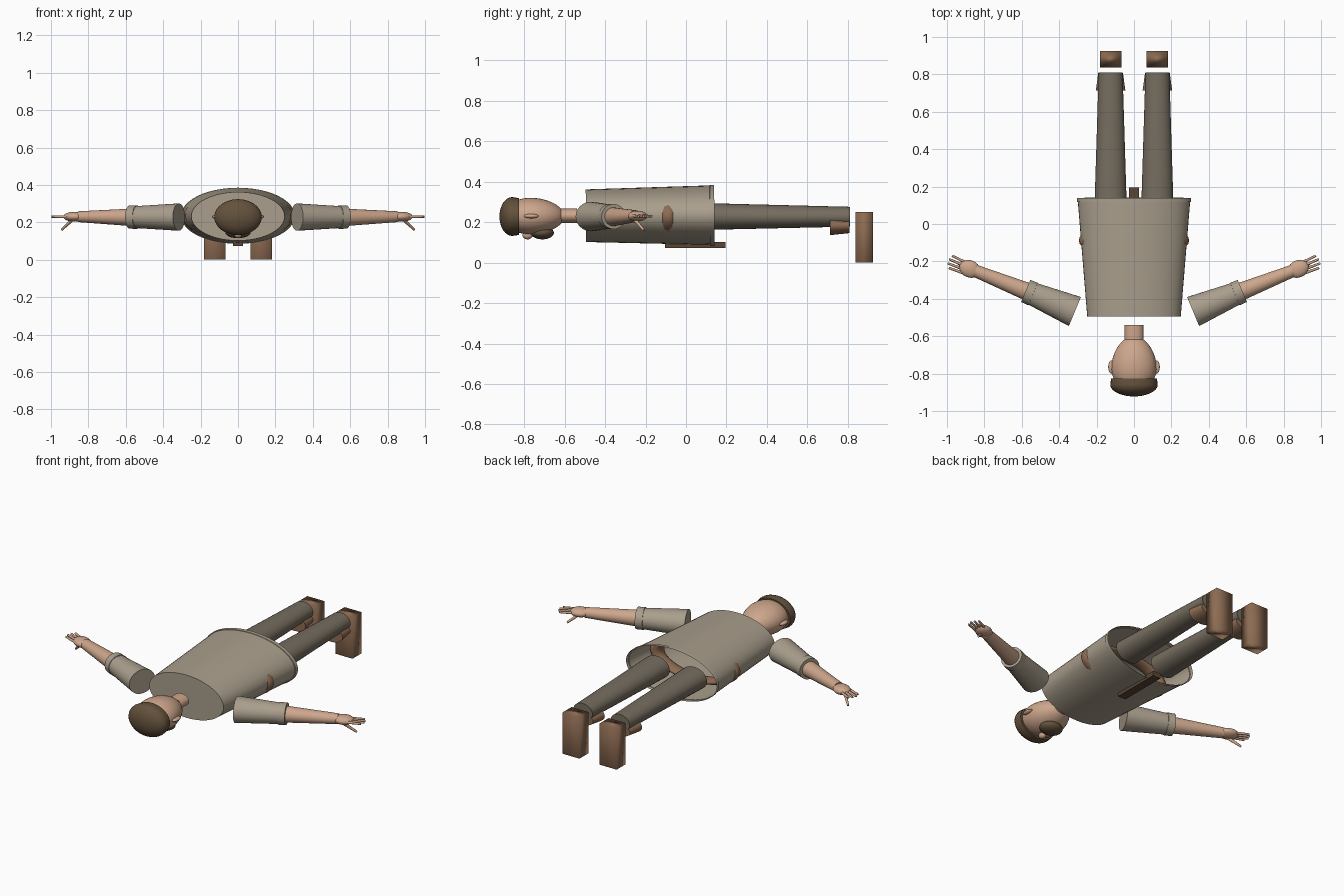
import bpy
import math
from mathutils import Vector

if "Cube" in bpy.data.objects:
    bpy.data.objects.remove(bpy.data.objects["Cube"])


def mat(name, rgb):
    m = bpy.data.materials.new(name)
    m.diffuse_color = (*rgb, 1)
    m.use_nodes = True
    m.node_tree.nodes["Principled BSDF"].inputs["Base Color"].default_value = m.diffuse_color
    return m


CLOTH = mat("tan cloth", (0.40, 0.345, 0.265))
TROUSER = mat("dark trousers", (0.18, 0.152, 0.115))
SKIN = mat("skin", (0.61, 0.38, 0.26))
HAIR = mat("dark brown hair", (0.125, 0.082, 0.045))
LEATHER = mat("brown leather", (0.27, 0.15, 0.085))
BELT = mat("dark leather", (0.10, 0.06, 0.035))


def finish(ob, m, angle=40):
    ob.data.materials.append(m)
    bpy.ops.object.select_all(action='DESELECT')
    ob.select_set(True)
    bpy.context.view_layer.objects.active = ob
    bpy.ops.object.shade_smooth_by_angle(angle=math.radians(angle))
    return ob


def loft(name, m, a, b, rings, n=32, cap_a=True, cap_b=True, angle=40):
    """Elliptical rings (t, horizontal radius, vertical radius) from a to b."""
    a, b = Vector(a), Vector(b)
    d = (b - a).normalized()
    u = d.cross(Vector((0, 0, 1))).normalized()
    w = u.cross(d)
    verts, faces = [], []
    for t, ru, rw in rings:
        c = a.lerp(b, t)
        for i in range(n):
            q = 2 * math.pi * i / n
            verts.append(c + u * ru * math.cos(q) + w * rw * math.sin(q))
    for k in range(len(rings) - 1):
        for i in range(n):
            j = (i + 1) % n
            faces.append((k * n + i, k * n + j, (k + 1) * n + j, (k + 1) * n + i))
    if cap_a:
        faces.append(tuple(reversed(range(n))))
    if cap_b:
        faces.append(tuple(range((len(rings) - 1) * n, len(rings) * n)))
    me = bpy.data.meshes.new(name)
    me.from_pydata(verts, [], faces)
    ob = bpy.data.objects.new(name, me)
    bpy.context.collection.objects.link(ob)
    return finish(ob, m, angle)


def ball(name, m, loc, scale, rot=0):
    bpy.ops.mesh.primitive_uv_sphere_add(segments=24, ring_count=14, location=loc,
                                         rotation=(0, 0, rot))
    ob = bpy.context.object
    ob.name, ob.scale = name, scale
    return finish(ob, m)


def box(name, m, lo, hi, angle=40):
    bpy.ops.mesh.primitive_cube_add(size=1, location=[(p + q) / 2 for p, q in zip(lo, hi)])
    ob = bpy.context.object
    ob.name, ob.scale = name, [q - p for p, q in zip(lo, hi)]
    return finish(ob, m, angle)


Z = 0.23  # height of the body axis

# Tunic: flared oval tube, closed at the shoulders and open at the hem
loft("tunic", CLOTH, (0, -0.495, 0.232), (0, 0.14, 0.235),
     [(0, 0.25, 0.13), (0.965, 0.3, 0.147), (0.966, 0.305, 0.15), (1, 0.305, 0.15)],
     n=48, cap_b=False)

# Belt, showing at the hips, and its hanging end
bpy.ops.mesh.primitive_torus_add(major_radius=0.255, minor_radius=0.04, major_segments=48,
                                 minor_segments=12, location=(0, -0.088, Z),
                                 rotation=(math.pi / 2, 0, 0))
belt = bpy.context.object
belt.name, belt.scale = "belt", (1, 0.42, 1)
finish(belt, LEATHER)
box("belt_end", BELT, (-0.026, -0.105, 0.073), (0.026, 0.195, 0.103))

# Neck and egg-shaped head, crown towards -y
loft("neck", SKIN, (0, -0.64, 0.232), (0, -0.54, 0.232), [(0, 0.05, 0.035), (1, 0.05, 0.035)])
egg = []
for k in range(17):
    q = math.pi * k / 16
    t = (1 - math.cos(q)) / 2
    r = max(math.sin(q), 0.01) * (1 - 0.12 * math.cos(q))
    egg.append((t, 0.12 * r, 0.09 * r))
loft("head", SKIN, (0, -0.60, 0.23), (0, -0.90, 0.23), egg, angle=60)

# Hair cap cut flat at the hairline
cap = [(0, 0.122, 0.091)]
for k in range(9):
    q = math.pi / 2 * k / 8
    cap.append((0.35 + 0.65 * math.sin(q), max(0.127 * math.cos(q), 0.001),
                max(0.096 * math.cos(q), 0.001)))
loft("hair", HAIR, (0, -0.825, 0.228), (0, -0.922, 0.228), cap)

# Face, turned down
ball("beard", HAIR, (0, -0.71, 0.147), (0.068, 0.057, 0.032))
ball("nose", SKIN, (0, -0.783, 0.135), (0.02, 0.025, 0.02))

for s, side in ((-1, "left"), (1, "right")):
    ball(side + "_ear", SKIN, (s * 0.12, -0.765, Z), (0.018, 0.036, 0.011))

    # Sleeve with a slightly wider cuff
    shoulder, cuff = (s * 0.316, -0.468, 0.228), (s * 0.579, -0.358, 0.228)
    loft(side + "_sleeve", CLOTH, shoulder, cuff,
         [(0, 0.084, 0.073), (0.85, 0.062, 0.059), (0.851, 0.065, 0.063), (1, 0.064, 0.062)])

    # Forearm, palm, four fingers and a lowered thumb
    loft(side + "_forearm", SKIN, (s * 0.53, -0.378, 0.226), (s * 0.85, -0.25, 0.23),
         [(0, 0.05, 0.049), (1, 0.033, 0.029)])
    ball(side + "_hand", SKIN, (s * 0.878, -0.24, 0.23), (0.058, 0.046, 0.026), s * 0.4)
    for i, (x, y) in enumerate(((0.972, -0.17), (0.988, -0.188), (0.996, -0.21), (0.99, -0.235))):
        loft(f"{side}_finger_{i + 1}", SKIN, (s * (0.895 + 0.006 * i), -0.208 - 0.018 * i, 0.23),
             (s * x, y, 0.23), [(0, 0.008, 0.008), (1, 0.006, 0.006)], n=10)
    loft(side + "_thumb", SKIN, (s * 0.885, -0.255, 0.215), (s * 0.943, -0.208, 0.16),
         [(0, 0.01, 0.01), (1, 0.006, 0.006)], n=10)

    # Trouser leg, ankle cuff and upright boot
    x = s * 0.125
    loft(side + "_leg", TROUSER, (x, 0.10, 0.228), (x, 0.81, 0.227),
         [(0, 0.086, 0.066), (1, 0.064, 0.049)])
    loft(side + "_ankle", LEATHER, (x, 0.713, 0.182), (x, 0.808, 0.182),
         [(0, 0.079, 0.046), (1, 0.066, 0.036)])
    box(side + "_boot", LEATHER, (x - 0.057, 0.838, 0), (x + 0.057, 0.925, 0.25), angle=120)
